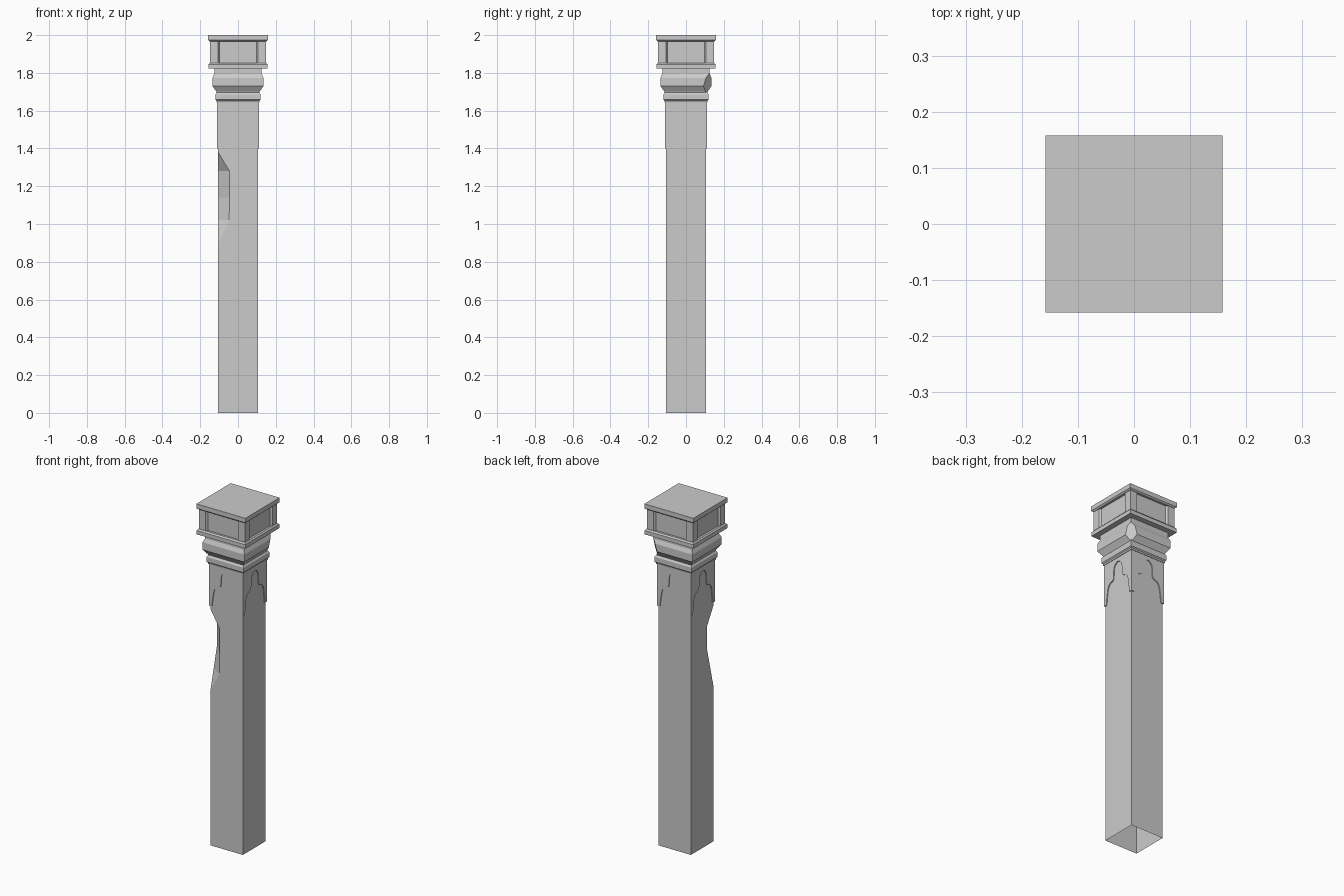
import bpy, bmesh, math
from mathutils import Vector, Matrix

if "Cube" in bpy.data.objects:
    bpy.data.objects.remove(bpy.data.objects["Cube"])


def finish(bm, name):
    bmesh.ops.remove_doubles(bm, verts=bm.verts, dist=1e-5)
    mesh = bpy.data.meshes.new(name)
    bm.to_mesh(mesh)
    bm.free()
    obj = bpy.data.objects.new(name, mesh)
    bpy.context.collection.objects.link(obj)
    return obj


def loft(rings, cap_bottom=True, cap_top=True):
    """Skin a stack of counter-clockwise rings of equal point count."""
    bm = bmesh.new()
    vs = [[bm.verts.new(p) for p in r] for r in rings]
    n = len(vs[0])
    for a, b in zip(vs, vs[1:]):
        for i in range(n):
            j = (i + 1) % n
            bm.faces.new((a[i], a[j], b[j], b[i]))
    if cap_bottom:
        bm.faces.new(vs[0][::-1])
    if cap_top:
        bm.faces.new(vs[-1])
    return bm


def square(h, z):
    return [(-h, -h, z), (h, -h, z), (h, h, z), (-h, h, z)]


def stack(profile):
    return loft([square(h, z) for h, z in profile])


# Shaft: open-bottomed, front-left corner worn away
S = 0.105
def worn_ring(z, cx, cy):
    return [(-S + cx, -S, z), (S, -S, z), (S, S, z), (-S, S, z), (-S, -S + cy, z)]

E = 0.0003
shaft = loft([worn_ring(*r) for r in (
    (0, E, E), (0.90, E, E), (1.02, 0.058, 0.03), (1.14, 0.06, 0.06),
    (1.28, 0.06, 0.06), (1.38, E, E), (1.65, E, E))], cap_bottom=False)
finish(shaft, "shaft")

# Collar: four thin plates with a cusped arch opening
half_arch = [(-0.092, 1.40), (-0.088, 1.44), (-0.081, 1.485), (-0.073, 1.506),
             (-0.060, 1.517), (-0.045, 1.521), (-0.036, 1.529), (-0.034, 1.545),
             (-0.033, 1.58), (-0.027, 1.602), (-0.015, 1.616), (0, 1.622)]
arch = half_arch + [(-x, z) for x, z in half_arch[-2::-1]]
C = 0.11
collar = bmesh.new()
for k in range(4):
    rot = Matrix.Rotation(k * math.pi / 2, 3, 'Z')
    front = [collar.verts.new(rot @ Vector((x, -C, z))) for x, z in arch]
    back = [collar.verts.new(rot @ Vector((x, -S, z))) for x, z in arch]
    # plate face as strips from the arch up to the top edge
    top = [collar.verts.new(rot @ Vector((x, -C, 1.65))) for x, z in arch]
    side = [[collar.verts.new(rot @ Vector((s * C, -C, z))) for z in (1.40, 1.65)]
            for s in (-1, 1)]
    feet = [collar.verts.new(rot @ Vector((s * S, -S, 1.40))) for s in (-1, 1)]
    for i in range(len(arch) - 1):
        collar.faces.new((front[i], front[i + 1], top[i + 1], top[i]))
        collar.faces.new((front[i + 1], front[i], back[i], back[i + 1]))
    collar.faces.new((side[0][0], front[0], top[0], side[0][1]))
    collar.faces.new((front[-1], side[1][0], side[1][1], top[-1]))
    # underside of the two feet
    collar.faces.new((front[0], side[0][0], feet[0], back[0]))
    collar.faces.new((side[1][0], front[-1], back[-1], feet[1]))
bmesh.ops.dissolve_limit(collar, angle_limit=0.001, verts=collar.verts, edges=collar.edges)
finish(collar, "arched_collar")

# Neck moulding
finish(stack([(0.113, 1.643), (0.114, 1.652), (0.12, 1.658), (0.12, 1.686),
              (0.113, 1.697), (0.113, 1.70)]), "neck_ring")

# Bulging moulding with the back-right corner chipped off
bulge = stack([(0.112, 1.695), (0.116, 1.703), (0.135, 1.73), (0.135, 1.773),
               (0.125, 1.795), (0.125, 1.825)])
cut = bmesh.ops.bisect_plane(bulge, geom=bulge.verts[:] + bulge.edges[:] + bulge.faces[:],
                             plane_co=(0.1175, 0.1175, 1.755), plane_no=(1, 1, -0.3),
                             clear_outer=True)
bmesh.ops.holes_fill(bulge, edges=[e for e in bulge.edges if e.is_boundary])
bmesh.ops.recalc_face_normals(bulge, faces=bulge.faces)
finish(bulge, "bulge_moulding")

# Capital: lower slab, recessed block with corner posts, top slab
finish(stack([(0.157, 1.822), (0.157, 1.845), (0.15, 1.853)]), "lower_slab")

outline = [(-0.148, -0.148), (-0.105, -0.148), (-0.098, -0.138),
           (0.098, -0.138), (0.105, -0.148)]
def post_ring(z):
    return [Matrix.Rotation(k * math.pi / 2, 3, 'Z') @ Vector((x, y, z))
            for k in range(4) for x, y in outline]
finish(loft([post_ring(1.85), post_ring(1.972)]), "panelled_block")

finish(stack([(0.15, 1.967), (0.158, 1.974), (0.158, 2.0)]), "top_slab")
